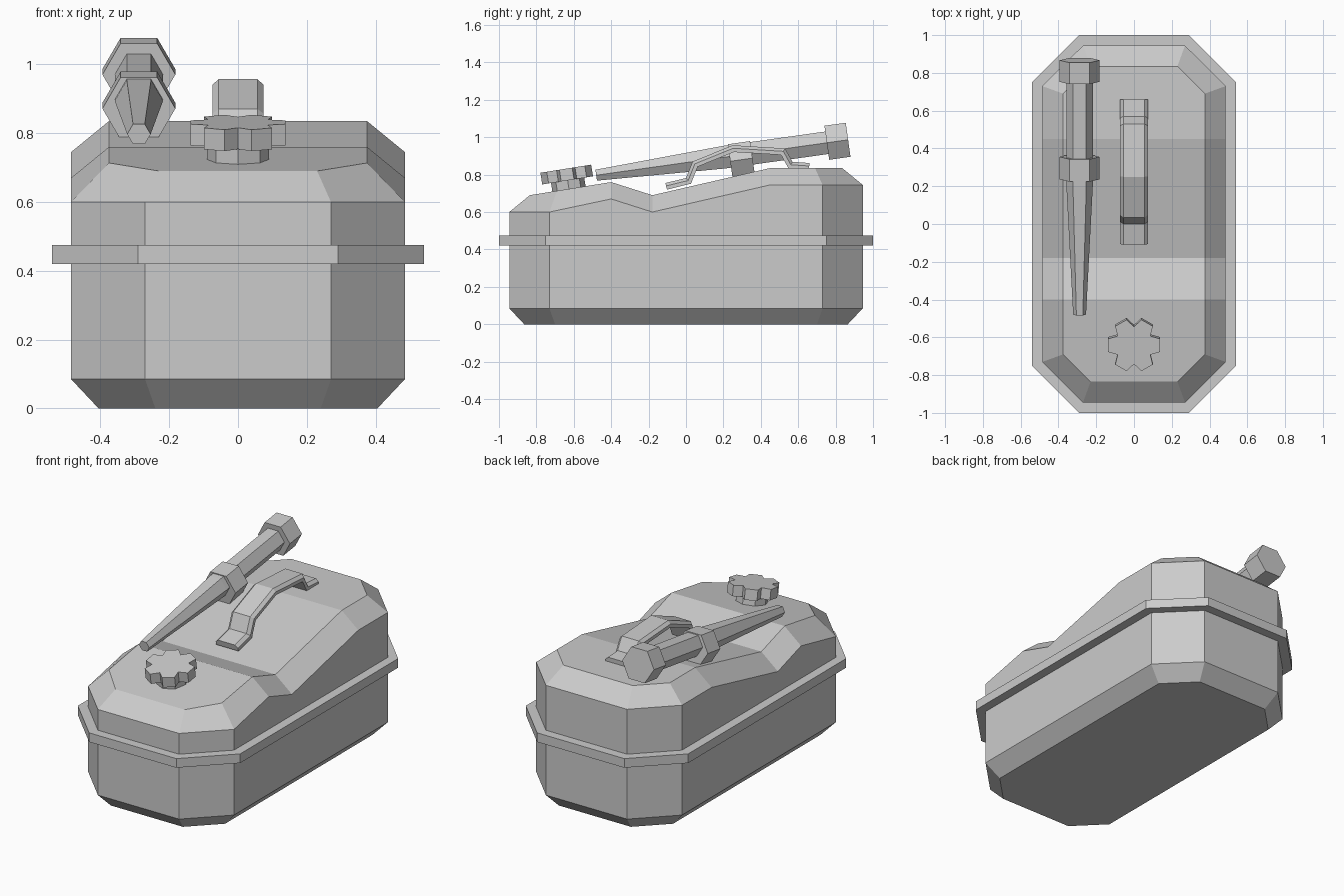
import bpy, bmesh, math
from mathutils import Matrix, Vector

if "Cube" in bpy.data.objects:
    bpy.data.objects.remove(bpy.data.objects["Cube"], do_unlink=True)

grey = bpy.data.materials.new("plain grey")
grey.use_nodes = True
grey.diffuse_color = (0.6, 0.6, 0.6, 1)
grey.node_tree.nodes["Principled BSDF"].inputs["Base Color"].default_value = (0.6, 0.6, 0.6, 1)


def finish(name, bm, matrix=Matrix()):
    bmesh.ops.recalc_face_normals(bm, faces=bm.faces)
    mesh = bpy.data.meshes.new(name)
    bm.to_mesh(mesh)
    bm.free()
    mesh.materials.append(grey)
    ob = bpy.data.objects.new(name, mesh)
    ob.matrix_world = matrix
    bpy.context.collection.objects.link(ob)
    return ob


def loft(name, rings, matrix=Matrix(), cap_end=True):
    """Skin a list of equal-length rings; returns the mesh when left open."""
    bm = bmesh.new()
    loops = [[bm.verts.new(p) for p in ring] for ring in rings]
    n = len(loops[0])
    for a, b in zip(loops, loops[1:]):
        for i in range(n):
            j = (i + 1) % n
            bm.faces.new((a[i], a[j], b[j], b[i]))
    bm.faces.new(loops[0])
    if not cap_end:
        return bm, loops[-1]
    bm.faces.new(loops[-1])
    return finish(name, bm, matrix)


def interpolate(y, points):
    for (y0, z0), (y1, z1) in zip(points, points[1:]):
        if y <= y1:
            return z0 + (z1 - z0) * (y - y0) / (y1 - y0)
    return points[-1][1]


# Tank body: long octagon plan, with stepped top and sloping shoulder
STATIONS = (-0.4, -0.18, 0.45)


def plan(hx, hy, cut, height, stations=STATIONS):
    side = [(hx - cut, -hy), (hx, cut - hy)]
    side += [(hx, y) for y in stations] + [(hx, hy - cut), (hx - cut, hy)]
    outline = side + [(-x, y) for x, y in reversed(side)]
    return [(x, y, height(y)) for x, y in outline]


shoulder = [(-0.945, 0.6), (-0.73, 0.6), (-0.4, 0.67), (-0.18, 0.6), (0.45, 0.745), (1, 0.745)]
crown = [(-0.835, 0.69), (-0.4, 0.76), (-0.18, 0.69), (0.45, 0.835), (1, 0.835)]
bm, top = loft("tank_body", [
    plan(0.405, 0.865, 0.165, lambda y: 0),
    plan(0.485, 0.945, 0.215, lambda y: 0.085),
    plan(0.485, 0.945, 0.215, lambda y: interpolate(y, shoulder)),
    plan(0.375, 0.835, 0.145, lambda y: interpolate(y, crown)),
], cap_end=False)
n = len(top)
bm.faces.new(top[:3] + top[n - 3:])
for i in (2, 3):
    bm.faces.new((top[i], top[i + 1], top[n - 2 - i], top[n - 1 - i]))
bm.faces.new(top[4:n - 4])
finish("tank_body", bm)

# Rim band around the body
loft("rim_band", [plan(0.54, 1.0, 0.25, lambda y, z=z: z, ()) for z in (0.42, 0.475)])

# Carry handle: chamfered strap swept along a bent path
path = [Vector(p) for p in ((-0.11, 0.755), (0, 0.782), (0.035, 0.87), (0.25, 0.957),
                            (0.53, 0.94), (0.57, 0.868), (0.66, 0.862))]
THICK = 0.036
section = [(-0.074, THICK), (0.074, THICK), (0.074, 0.016),
           (0.056, 0), (-0.056, 0), (-0.074, 0.016)]
rings = []
for i, p in enumerate(path):
    before = (p - path[max(i - 1, 0)]).normalized()
    after = (path[min(i + 1, len(path) - 1)] - p).normalized()
    normals = [Vector((d.y, -d.x)) for d in (before, after) if d.length > 0]
    mitre = sum(normals, Vector((0, 0))).normalized()
    mitre /= mitre.dot(normals[0])
    rings.append([(x, *(p + mitre * d)) for x, d in section])
loft("carry_handle", rings)


# Filler cap: six-lobed knob on a short neck, tilted with the front slope
def circle(radius, z, count):
    return [(radius * math.cos(math.tau * i / count), radius * math.sin(math.tau * i / count), z)
            for i in range(count)]


def lobed(z):
    ring = []
    for k in range(6):
        for offset, r in ((-14, 0.143), (14, 0.143), (30, 0.1)):
            a = math.radians(60 * k + offset)
            ring.append((r * math.cos(a), r * math.sin(a), z))
    return ring


cap = Matrix.Translation((0, -0.625, 0.72)) @ Matrix.Rotation(math.atan(0.16), 4, "X")
loft("cap_neck", [circle(0.09, z, 8) for z in (-0.01, 0.06)], cap)
loft("cap_knob", [lobed(z) for z in (0.05, 0.113)], cap)


# Nozzle: hexagonal tapered wand resting beside the handle
def hexagon(radius, y, drop=0):
    return [(x, y, z - drop) for x, z, _ in circle(radius, 0, 6)]


wand = Matrix.Translation((-0.288, -0.48, 0.797)) @ Matrix.Rotation(math.radians(8), 4, "X")
loft("nozzle_wand", [hexagon(0.034, 0), hexagon(0.07, 0.69), hexagon(0.07, 1.26)], wand)
loft("nozzle_collar", [hexagon(0.106, y, 0.026) for y in (0.72, 0.84)], wand)
loft("nozzle_head", [hexagon(0.106, y) for y in (1.245, 1.36)], wand)
